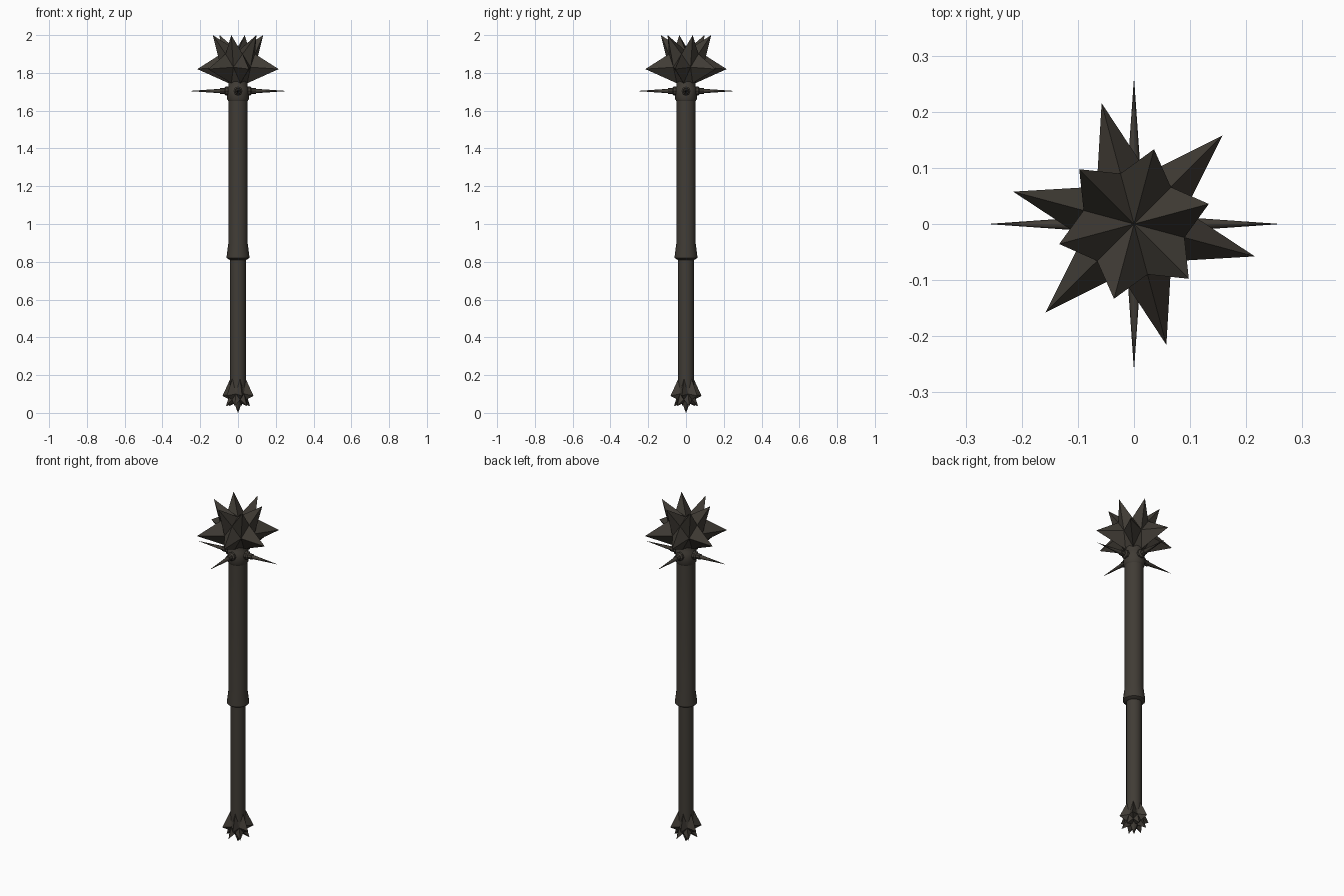
import bpy, bmesh
from math import radians, cos, sin, pi
from mathutils import Matrix, Vector

cube = bpy.data.objects.get("Cube")
if cube:
    bpy.data.objects.remove(cube)

# One dark iron colour for the whole weapon
iron = bpy.data.materials.new("dark_iron")
iron.use_nodes = True
iron.diffuse_color = (0.052, 0.045, 0.036, 1)
bsdf = iron.node_tree.nodes["Principled BSDF"]
bsdf.inputs["Base Color"].default_value = iron.diffuse_color
bsdf.inputs["Roughness"].default_value = 0.7


def finish(name, bm, smooth=None):
    """Turn a bmesh into an object, smoothed up to the given angle."""
    bmesh.ops.recalc_face_normals(bm, faces=bm.faces)
    mesh = bpy.data.meshes.new(name)
    bm.to_mesh(mesh)
    bm.free()
    mesh.materials.append(iron)
    obj = bpy.data.objects.new(name, mesh)
    bpy.context.collection.objects.link(obj)
    if smooth:
        bpy.ops.object.select_all(action="DESELECT")
        obj.select_set(True)
        bpy.context.view_layer.objects.active = obj
        bpy.ops.object.shade_smooth_by_angle(angle=radians(smooth))
    return obj


def lathe(name, profile, sides, smooth, turn=Matrix()):
    """Join rings of (radius, height) and close both ends."""
    bm = bmesh.new()
    rings = [[bm.verts.new(turn @ Vector((r * cos(2 * pi * i / sides),
                                          r * sin(2 * pi * i / sides), z)))
              for i in range(sides)] for r, z in profile]
    for a, b in zip(rings, rings[1:]):
        for i in range(sides):
            j = (i + 1) % sides
            bm.faces.new((a[i], a[j], b[j], b[i]))
    bm.faces.new(rings[0])
    bm.faces.new(rings[-1])
    return finish(name, bm, smooth)


def spiked_crown(name, tip, side, point, valley, base, centre, start=45):
    """Six outward spikes alternating with six upright points.
    Each argument is (radius, height); centre and base close the ends."""
    bm = bmesh.new()

    def ring(rz, angle):
        return [bm.verts.new((rz[0] * cos(radians(angle + 60 * k)),
                              rz[0] * sin(radians(angle + 60 * k)), rz[1]))
                for k in range(6)]

    tips, valleys, bases = (ring(p, start) for p in (tip, valley, base))
    sides, points = (ring(p, start + 30) for p in (side, point))
    mid = bm.verts.new((0, 0, centre))
    for k in range(6):
        before, after = sides[k - 1], sides[k]
        # Four facets of the outward spike
        for a, b in ((before, valleys[k]), (valleys[k], after),
                     (after, bases[k]), (bases[k], before)):
            bm.faces.new((tips[k], a, b))
        nxt = (k + 1) % 6
        # Outer and inner facets of the upright point
        bm.faces.new((after, valleys[k], points[k]))
        bm.faces.new((after, points[k], valleys[nxt]))
        bm.faces.new((mid, points[k], valleys[k]))
        bm.faces.new((mid, valleys[nxt], points[k]))
        bm.faces.new((after, bases[nxt], bases[k]))
    bm.faces.new(bases)
    return finish(name, bm, 25)


# Handle, flared sleeve and shaft
lathe("handle", [(0.042, 0.12), (0.042, 0.83)], 16, 40)
lathe("shaft", [(0.044, 0.81), (0.06, 0.82), (0.06, 0.83),
                (0.051, 0.9), (0.051, 1.67)], 16, 40)

# Collar and neck below the head
lathe("collar", [(0.051, 1.65), (0.057, 1.66), (0.057, 1.72), (0.05, 1.73),
                 (0.05, 1.77)], 16, 40)

# Four thin spikes on studs around the collar
for k, side in enumerate(("left", "back", "right", "front")):
    turn = (Matrix.Translation((0, 0, 1.704)) @ Matrix.Rotation(k * pi / 2, 4, "Z")
            @ Matrix.Rotation(pi / 2, 4, "Y"))
    lathe("collar_stud_" + side, [(0.024, 0.04), (0.024, 0.065), (0.016, 0.072),
                                  (0.016, 0.095)], 8, 30, turn)
    lathe("collar_spike_" + side, [(0.012, 0.09), (0.0005, 0.255)], 8, 50, turn)

# Spiked head
spiked_crown("head", tip=(0.223, 1.82), side=(0.094, 1.83), point=(0.138, 2.0),
             valley=(0.093, 1.9), base=(0.05, 1.745), centre=1.915)

# Small inverted crown at the foot, with a central point
spiked_crown("pommel", tip=(0.085, 0.09), side=(0.045, 0.1), point=(0.066, 0.035),
             valley=(0.045, 0.07), base=(0.04, 0.185), centre=0.06)
lathe("pommel_point", [(0.03, 0.08), (0.0005, 0.0)], 8, 50)
